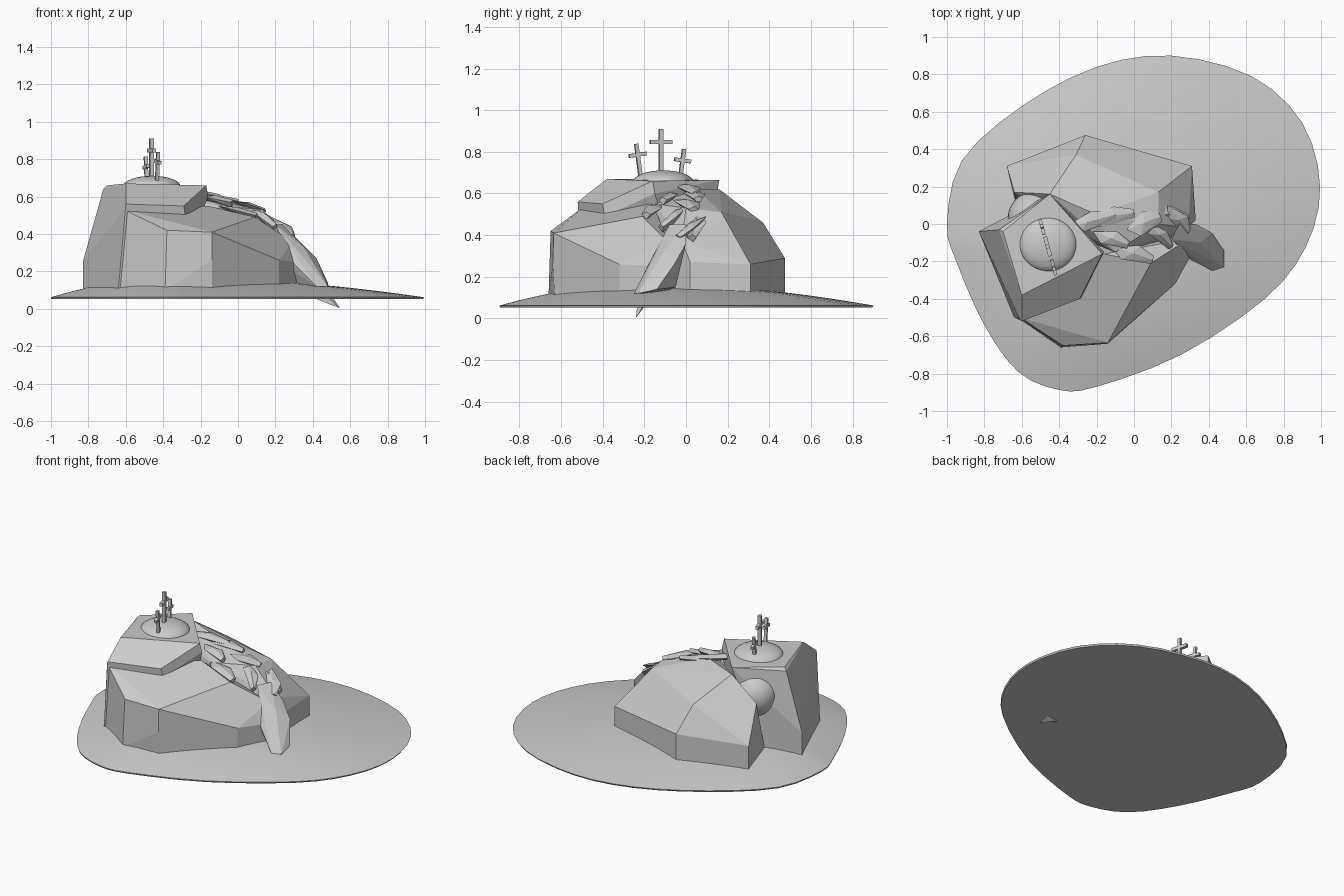
import bpy, bmesh, math
from mathutils import Vector, Matrix

if "Cube" in bpy.data.objects:
    bpy.data.objects.remove(bpy.data.objects["Cube"])


def finish(name, bm, smooth=False):
    bmesh.ops.recalc_face_normals(bm, faces=bm.faces)
    me = bpy.data.meshes.new(name)
    bm.to_mesh(me)
    bm.free()
    ob = bpy.data.objects.new(name, me)
    bpy.context.collection.objects.link(ob)
    if smooth:
        bpy.ops.object.select_all(action='DESELECT')
        ob.select_set(True)
        bpy.context.view_layer.objects.active = ob
        bpy.ops.object.shade_smooth_by_angle(angle=math.radians(35))
    return ob


def hull_rock(name, points):
    """Faceted rock: convex hull of its corner points."""
    bm = bmesh.new()
    for p in points:
        bm.verts.new(p)
    res = bmesh.ops.convex_hull(bm, input=bm.verts)
    loose = [v for v in bm.verts if not v.link_faces]
    bmesh.ops.delete(bm, geom=loose, context='VERTS')
    bmesh.ops.dissolve_limit(bm, angle_limit=math.radians(6), verts=bm.verts, edges=bm.edges)
    return finish(name, bm)


# Ground: egg-shaped low dome with a flat underside
ctrl = [(-1, 0), (-.92, .34), (-.6, .63), (-.2, .84), (.2, .9), (.63, .79),
        (.9, .54), (.995, .2), (.92, -.12), (.7, -.4), (.25, -.7), (-.2, -.87),
        (-.4, -.887), (-.62, -.79), (-.8, -.54), (-.95, -.2)]
n = len(ctrl)
outline = []
for i in range(n):
    a, b, c, d = (Vector(ctrl[(i + k) % n]) for k in (-1, 0, 1, 2))
    for t in (0, 1 / 3, 2 / 3):
        outline.append(.5 * (2 * b + (c - a) * t + (2 * a - 5 * b + 4 * c - d) * t * t
                             + (3 * b - a - 3 * c + d) * t ** 3))
bm = bmesh.new()
mid = Vector((-.35, -.2))
rings = []
for t in (1, .9, .8, .7, .6, .5, .35, .2):
    z = .062 + .108 * (1 - t ** 1.8)
    rings.append([bm.verts.new((*mid.lerp(p, t), z)) for p in outline])
under = [bm.verts.new((*mid.lerp(p, .995), .052)) for p in outline]
rings.insert(0, under)
for r, s in zip(rings, rings[1:]):
    for i in range(len(r)):
        j = (i + 1) % len(r)
        bm.faces.new((r[i], r[j], s[j], s[i]))
bm.faces.new(under)
bm.faces.new(rings[-1])
finish("ground", bm, True)

# Main rock masses
hull_rock("summit_cliff", [
    (-.83, -.04, .1), (-.83, -.04, .25), (-.64, -.5, .1), (-.62, .06, .1), (-.35, .0, .1),
    (-.72, -.03, .64), (-.70, -.04, .66), (-.60, -.38, .67), (-.45, .16, .665),
    (-.17, -.16, .66), (-.16, -.15, .60), (-.60, -.52, .56), (-.61, -.51, .53),
    (-.29, -.40, .55), (-.28, -.39, .49)])
hull_rock("front_rock", [
    (-.64, -.49, .1), (-.39, -.66, .1), (-.14, -.63, .1), (.22, -.32, .1), (.33, -.12, .1),
    (-.6, 0, .1), (-.61, -.50, .53), (-.38, -.65, .42), (-.14, -.635, .41),
    (-.14, -.64, .26), (.22, -.32, .26), (.32, -.14, .25), (.01, -.38, .42),
    (.09, -.21, .49), (-.16, -.16, .55), (-.28, -.39, .49), (.29, -.08, .36)])
hull_rock("back_rock", [
    (-.68, .31, .1), (-.26, .475, .1), (.31, .31, .1), (.33, .02, .1), (.1, -.2, .1),
    (-.62, .05, .1), (-.68, .31, .26), (-.26, .475, .29), (.31, .31, .26), (.33, .02, .27),
    (-.64, .17, .48), (-.31, .37, .46), (-.45, .16, .62), (-.2, .05, .62),
    (.13, .17, .51), (.13, .0, .53), (.29, -.02, .37), (-.1, -.15, .55)])

# Rounded boulder wedged in the back gap, and the summit mound
bm = bmesh.new()
bmesh.ops.create_uvsphere(bm, u_segments=32, v_segments=16, radius=.145)
bmesh.ops.translate(bm, vec=(-.53, .03, .47), verts=bm.verts)
finish("boulder", bm, True)
bm = bmesh.new()
bmesh.ops.create_uvsphere(bm, u_segments=32, v_segments=16, radius=1,
                          matrix=Matrix.Translation((-.46, -.11, .655)) @ Matrix.Diagonal((.153, .145, .056, 1)))
finish("summit_mound", bm, True)


# Three crosses, side ones leaning outward
def cross(name, x, y, base, top, bar_z, half, thick, lean):
    bm = bmesh.new()
    h = top - base
    for size, z in (((thick, thick, h), h / 2), ((thick, 2 * half, thick), bar_z - base)):
        bmesh.ops.create_cube(bm, size=1, matrix=Matrix.Translation((0, 0, z)) @ Matrix.Diagonal((*size, 1)))
    turn = Matrix.Rotation(math.radians(15), 4, 'Z') @ Matrix.Rotation(math.radians(lean), 4, 'X')
    bmesh.ops.transform(bm, matrix=Matrix.Translation((x, y, base)) @ turn, verts=bm.verts)
    finish(name, bm)


cross("middle_cross", -.462, -.12, .66, .91, .847, .054, .021, 0)
cross("near_cross", -.434, -.215, .66, .84, .787, .043, .018, 8)
cross("far_cross", -.488, -.03, .66, .815, .76, .041, .018, -8)


# Jagged slabs of the winding track
def slab(name, a, b, w, t):
    a, b = Vector(a), Vector(b)
    side = (b - a).cross(Vector((0, 0, 1))).normalized() * w
    up = side.cross(b - a).normalized() * t
    pts = [a, a.lerp(b, .3) + side + up * .3, a.lerp(b, .6) - side + up * .5,
           b + side * .5, b - side * .4, a.lerp(b, .5) + up, b + up * .6,
           a.lerp(b, .5) - up, b - up * 1.2]
    hull_rock(name, pts)


slab("track_slab_1", (-.40, -.03, .645), (-.10, .05, .60), .05, .022)
slab("track_slab_2", (-.22, -.04, .60), (-.03, -.11, .57), .045, .022)
slab("track_slab_3", (-.26, .02, .61), (.0, .06, .575), .05, .02)
slab("track_slab_4", (-.04, -.03, .575), (.14, .04, .525), .06, .022)
slab("track_slab_5", (.03, .08, .54), (.29, .03, .39), .05, .025)
slab("track_slab_6", (.06, .02, .545), (.20, -.12, .44), .04, .025)
slab("track_slab_7", (.18, .10, .49), (.29, -.04, .39), .05, .022)
slab("track_slab_8", (-.12, -.12, .55), (.10, -.19, .50), .05, .02)

# Tongue of rock at the foot of the track, with its buried tip
hull_rock("track_foot", [
    (.20, -.08, .45), (.24, -.0, .45), (.33, .0, .36), (.42, -.05, .27), (.48, -.14, .14),
    (.48, -.23, .12), (.42, -.25, .12), (.30, -.19, .24), (.35, -.10, .33),
    (.28, -.16, .21), (.35, -.05, .15), (.30, -.12, .12)])
hull_rock("track_foot_tip", [
    (.38, -.15, .14), (.47, -.17, .12), (.44, -.23, .10), (.40, -.22, .06),
    (.49, -.19, .07), (.545, -.24, .003)])
